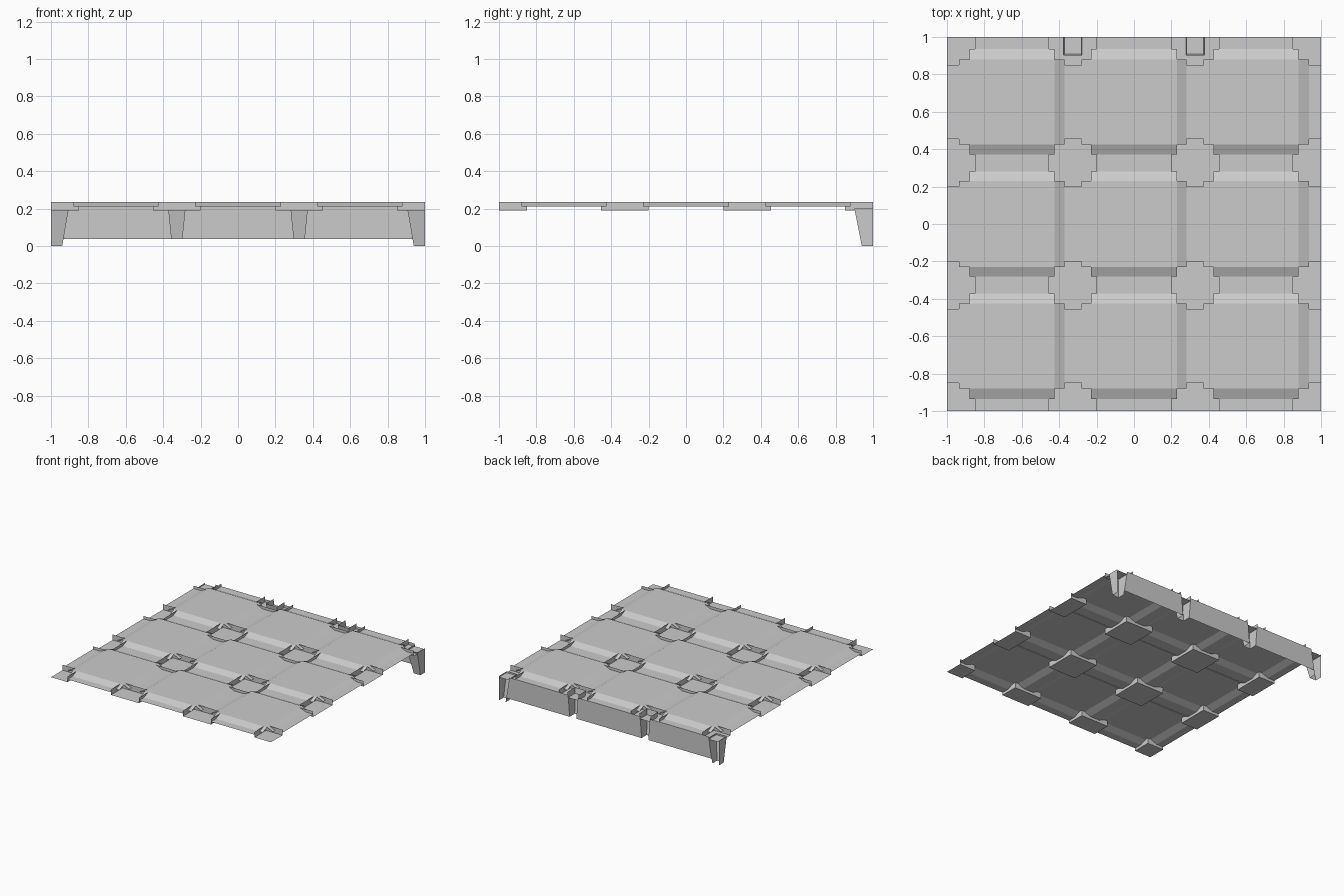
import bpy

cube = bpy.data.objects.get("Cube")
if cube:
    bpy.data.objects.remove(cube, do_unlink=True)

# Single plain grey
grey = bpy.data.materials.new("plain_grey")
grey.use_nodes = True
GREY = (0.6, 0.6, 0.6, 1)
grey.diffuse_color = GREY
grey.node_tree.nodes["Principled BSDF"].inputs["Base Color"].default_value = GREY

# Levels and groove sizes
TOP, GROOVE, PIT = 0.235, 0.212, 0.19
APRON_LOW = 0.037
MID = 0.327


def make(name, quads):
    """Object from a list of four-cornered sheets."""
    verts = [p for q in quads for p in q]
    faces = [tuple(range(4 * i, 4 * i + 4)) for i in range(len(quads))]
    mesh = bpy.data.meshes.new(name)
    mesh.from_pydata(verts, [], faces)
    mesh.materials.append(grey)
    obj = bpy.data.objects.new(name, mesh)
    bpy.context.collection.objects.link(obj)
    return obj


def sheet(xa, xb, ya, yb, z00, z10, z11, z01):
    return [(xa, ya, z00), (xb, ya, z10), (xb, yb, z11), (xa, yb, z01)]


def reach(line, inner, outer):
    """Half width about a groove line; border grooves differ from inner ones."""
    return outer if abs(line) == 1 else inner


def span(a, b, inner, outer):
    return a + reach(a, inner, outer), b - reach(b, inner, outer)


LINES = [-1, -MID, MID, 1]
CELLS = list(zip(LINES, LINES[1:]))
FLOOR, FLAT, BOX = (0.045, 0.065), (0.097, 0.12), (0.127, 0.15)

# Raised panels with sloped sides and groove floors
for row, (ya, yb) in enumerate(CELLS):
    for col, (xa, xb) in enumerate(CELLS):
        x1, x2 = span(xa, xb, *FLAT)
        y1, y2 = span(ya, yb, *FLAT)
        fx1, fx2 = span(xa, xb, *FLOOR)
        fy1, fy2 = span(ya, yb, *FLOOR)
        bx1, bx2 = span(xa, xb, *BOX)
        by1, by2 = span(ya, yb, *BOX)
        flat = (TOP,) * 4
        low = (GROOVE,) * 4
        make(f"panel_{row}_{col}", [
            sheet(x1, x2, y1, y2, *flat),
            sheet(x1, x2, fy1, y1, GROOVE, GROOVE, TOP, TOP),
            sheet(x1, x2, y2, fy2, TOP, TOP, GROOVE, GROOVE),
            sheet(fx1, x1, y1, y2, GROOVE, TOP, TOP, GROOVE),
            sheet(x2, fx2, y1, y2, TOP, GROOVE, GROOVE, TOP),
            sheet(bx1, bx2, ya, fy1, *low),
            sheet(bx1, bx2, fy2, yb, *low),
            sheet(xa, fx1, by1, by2, *low),
            sheet(fx2, xb, by1, by2, *low)])


def wall(p, q, low, high):
    return [(*p, low), (*q, low), (*q, high), (*p, high)]


# Square trays under the groove crossings, open at the border
for row, y in enumerate(LINES):
    for col, x in enumerate(LINES):
        rx, ry = reach(x, *BOX), reach(y, *BOX)
        xa, xb = max(-1, x - rx), min(1, x + rx)
        ya, yb = max(-1, y - ry), min(1, y + ry)
        quads = [sheet(xa, xb, ya, yb, *(PIT,) * 4)]
        quads += [wall((e, ya), (e, yb), PIT, TOP) for e in (xa, xb) if abs(e) < 1]
        quads += [wall((xa, e), (xb, e), PIT, TOP) for e in (ya, yb) if abs(e) < 1]
        make(f"tray_{row}_{col}", quads)


# Tapered legs along the back: a front wall and two sides, open behind
def leg(name, top, bottom, z_top, z_low, y_low):
    (ta, tb), (ba, bb) = top, bottom
    front = [(ba, y_low, z_low), (bb, y_low, z_low), (tb, 0.9, z_top), (ta, 0.9, z_top)]
    sides = [[(b, y_low, z_low), (b, 1, z_low), (t, 1, z_top), (t, 0.9, z_top)]
             for t, b in ((ta, ba), (tb, bb))]
    make(name, [front] + sides)


for side, s in (("left", 1), ("right", -1)):
    leg(f"{side}_corner_leg", (s, s * 0.905), (s, s * 0.94), 0.2, 0, 0.94)
    c = s * MID
    leg(f"{side}_middle_leg", (c - 0.05, c + 0.05), (c - 0.03, c + 0.03),
        TOP, APRON_LOW, 0.935)

# Back apron sections between the legs
for i, (a, b) in enumerate(CELLS):
    ta, tb = span(a, b, 0.045, 0.095)
    ba, bb = span(a, b, 0.03, 0.067)
    make(f"back_apron_{i}", [[(bb, 1, APRON_LOW), (ba, 1, APRON_LOW),
                              (ta, 1, GROOVE), (tb, 1, GROOVE)]])
